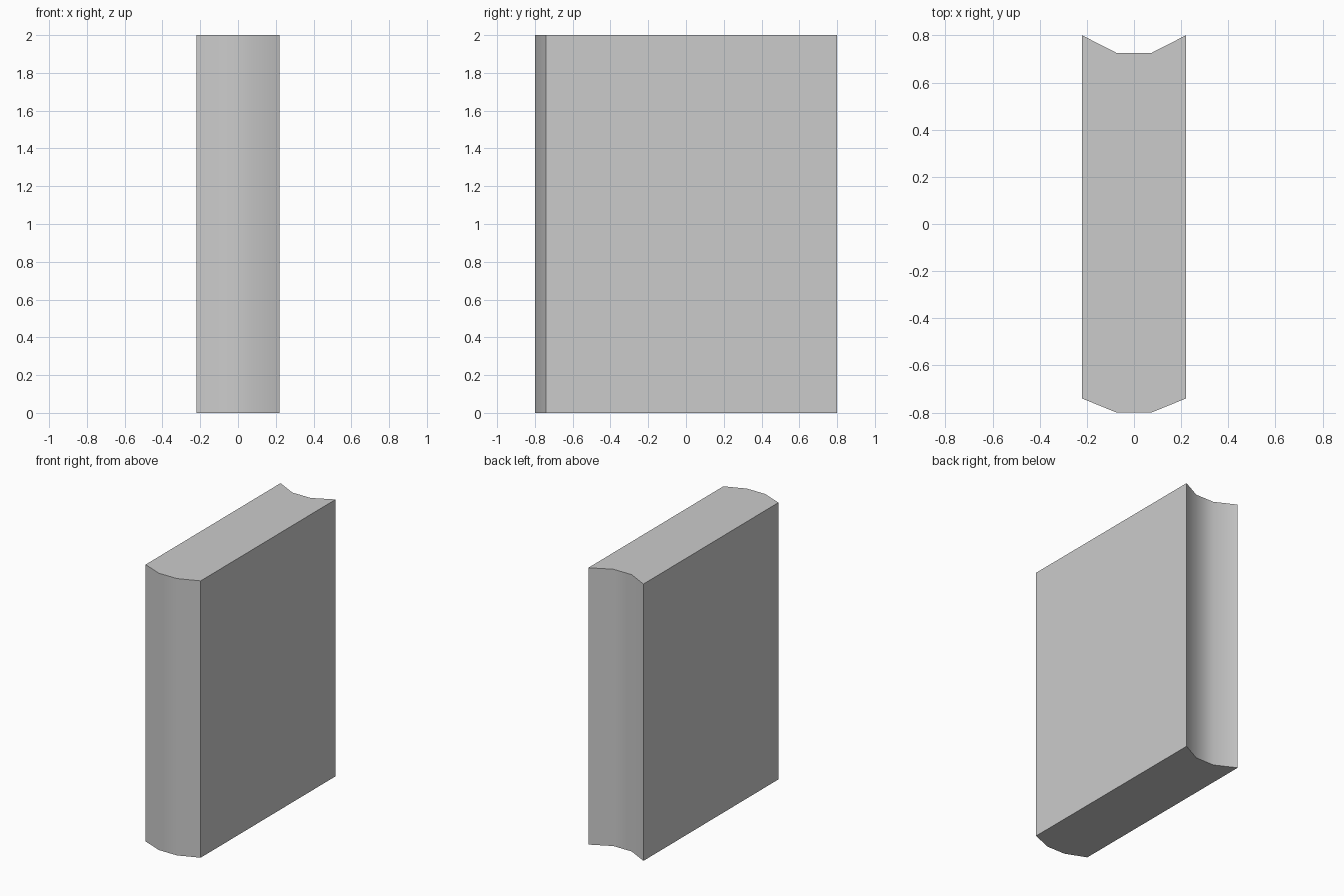
import bpy
import bmesh
import math

if "Cube" in bpy.data.objects:
    bpy.data.objects.remove(bpy.data.objects["Cube"])

HEIGHT = 2.0

# Half of the plan outline (x >= 0): rounded spine in front, hollow page edge at the back
half = [(0.073, -0.80), (0.22, -0.74), (0.22, 0.80), (0.073, 0.725)]
outline = half + [(-x, y) for x, y in reversed(half)]

# Book block: the outline extruded upwards
bm = bmesh.new()
base = bm.faces.new([bm.verts.new((x, y, 0)) for x, y in outline])
top = bmesh.ops.extrude_face_region(bm, geom=[base], use_keep_orig=True)
verts = [g for g in top["geom"] if isinstance(g, bmesh.types.BMVert)]
bmesh.ops.translate(bm, verts=verts, vec=(0, 0, HEIGHT))
bmesh.ops.recalc_face_normals(bm, faces=bm.faces)

mesh = bpy.data.meshes.new("book")
bm.to_mesh(mesh)
bm.free()
book = bpy.data.objects.new("book", mesh)
bpy.context.collection.objects.link(book)

# Smooth the spine and page hollow, keep the corners sharp
bpy.context.view_layer.objects.active = book
book.select_set(True)
bpy.ops.object.shade_smooth_by_angle(angle=math.radians(35))
